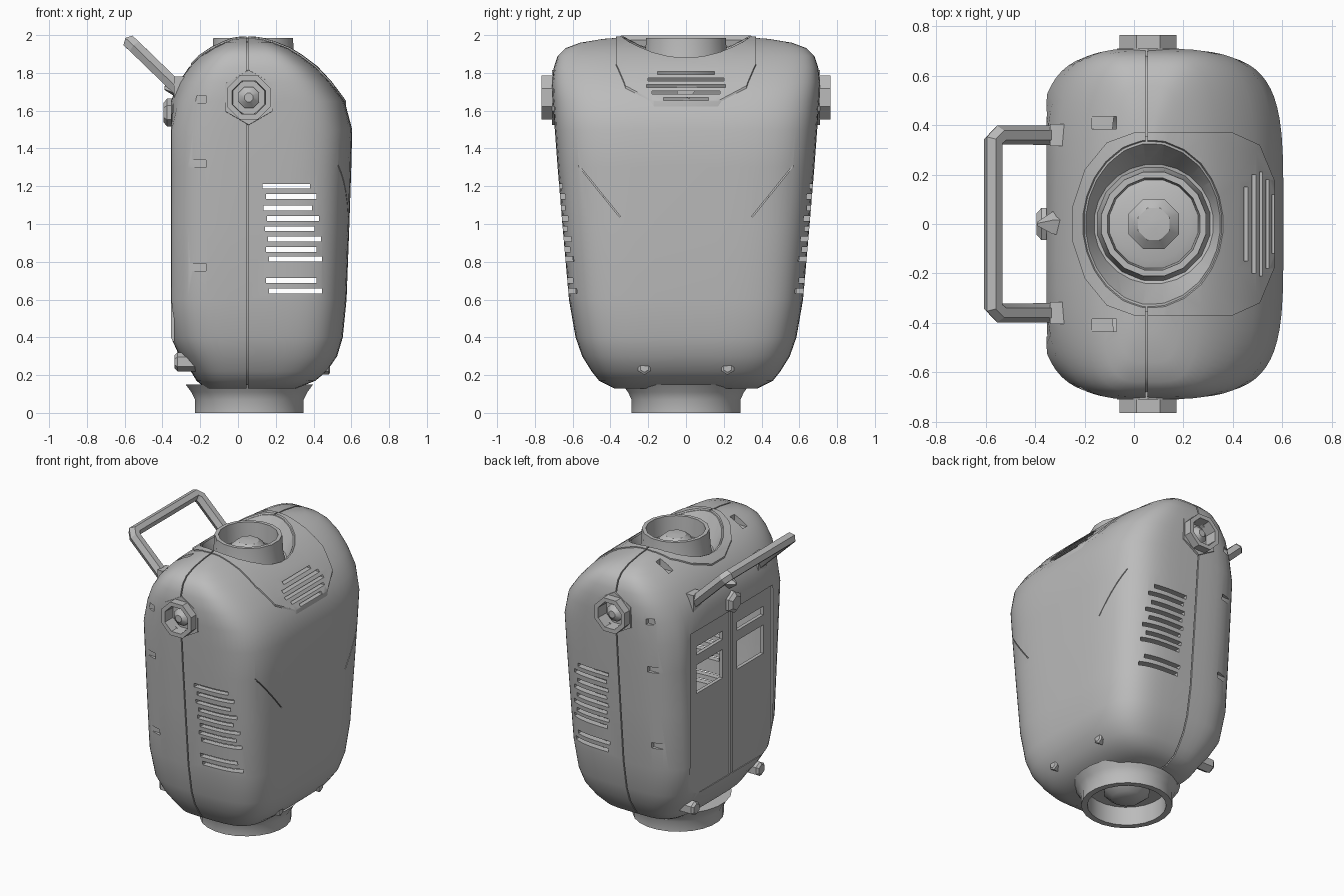
import bpy, bmesh, math
from mathutils import Vector, Matrix

cube = bpy.data.objects.get("Cube")
if cube:
    bpy.data.objects.remove(cube, do_unlink=True)

grey = bpy.data.materials.new("plain_grey")
grey.use_nodes = True
GREY = (0.5, 0.5, 0.5, 1)
grey.diffuse_color = GREY
grey.node_tree.nodes["Principled BSDF"].inputs["Base Color"].default_value = GREY

SEAM_X = 0.05
BACK_X = -0.355


def make(name, bm):
    mesh = bpy.data.meshes.new(name)
    bm.to_mesh(mesh)
    bm.free()
    obj = bpy.data.objects.new(name, mesh)
    bpy.context.collection.objects.link(obj)
    mesh.materials.append(grey)
    return obj


def activate(obj):
    bpy.ops.object.select_all(action='DESELECT')
    obj.select_set(True)
    bpy.context.view_layer.objects.active = obj


def smooth(obj, angle=32):
    activate(obj)
    bpy.ops.object.shade_smooth_by_angle(angle=math.radians(angle))


def boolean(obj, cutter, operation='DIFFERENCE'):
    mod = obj.modifiers.new("cut", 'BOOLEAN')
    mod.object, mod.operation, mod.solver = cutter, operation, 'EXACT'
    activate(obj)
    bpy.ops.object.modifier_apply(modifier=mod.name)


def add_box(bm, lo, hi, turn=0):
    """Box between two corners, optionally turned about x."""
    lo, hi = Vector(lo), Vector(hi)
    m = (Matrix.Translation((lo + hi) / 2) @ Matrix.Rotation(turn, 4, 'X')
         @ Matrix.Diagonal((*(hi - lo), 1)))
    bmesh.ops.create_cube(bm, size=1, matrix=m)


def lathe(name, profile, centre, axis=(0, 0, 1), sides=16, closed=True):
    """Turn (radius, height) points about an axis; closed makes a tube."""
    bm = bmesh.new()
    m = Matrix.Translation(centre) @ Vector(axis).to_track_quat('Z', 'Y').to_matrix().to_4x4()
    rings = [[bm.verts.new(m @ Vector((r * math.cos(t), r * math.sin(t), h)))
              for t in (math.tau * (i + 0.5) / sides for i in range(sides))]
             for r, h in profile]
    pairs = list(zip(rings, rings[1:]))
    if closed:
        pairs.append((rings[-1], rings[0]))
    else:
        bm.faces.new(rings[0])
        bm.faces.new(rings[-1])
    for a, b in pairs:
        for i in range(sides):
            j = (i + 1) % sides
            bm.faces.new((a[i], a[j], b[j], b[i]))
    bmesh.ops.recalc_face_normals(bm, faces=bm.faces)
    return make(name, bm)


# Body sections: height, back x, chest x, half width
SECTIONS = [
    (.13, -.17, .31, .38), (.17, -.22, .41, .46), (.22, -.25, .47, .50),
    (.30, -.31, .525, .55), (.40, -.37, .555, .585), (.60, -.40, .575, .62),
    (1.0, -.40, .59, .655), (1.3, -.40, .60, .68), (1.5, -.40, .605, .695),
    (1.65, -.36, .565, .705), (1.75, -.315, .49, .71), (1.83, -.26, .415, .70),
    (1.89, -.20, .335, .68), (1.93, -.14, .27, .64), (1.96, -.08, .195, .56),
    (1.98, -.03, .13, .44), (1.99, .02, .08, .30)]


def loft(bm, inset, inward):
    count, rings = 64, []
    for z, back, chest, half in SECTIONS:
        z = 1.06 + (z - 1.06) * (1 - inset / 0.93)
        ring = []
        for i in range(count):
            t = math.tau * (i + 0.5) / count
            c, s = math.cos(t), math.sin(t)
            width, n = (chest - SEAM_X, 4.4) if c > 0 else (SEAM_X - back, 3.8)
            x = SEAM_X + math.copysign(abs(c) ** (2 / n), c) * max(width - inset, 0.01)
            y = math.copysign(abs(s) ** (2 / n), s) * (half - inset)
            ring.append(bm.verts.new((max(x, BACK_X + inset), y, z)))
        rings.append(ring)
    faces = [bm.faces.new(rings[0][::-1]), bm.faces.new(rings[-1])]
    for a, b in zip(rings, rings[1:]):
        for i in range(count):
            j = (i + 1) % count
            faces.append(bm.faces.new((a[i], a[j], b[j], b[i])))
    if inward:
        bmesh.ops.reverse_faces(bm, faces=faces)


def shell(name, outer, inner=None):
    bm = bmesh.new()
    loft(bm, outer, False)
    if inner is not None:
        loft(bm, inner, True)
    return make(name, bm)


body = shell("body_shell", 0, 0.04)
plate = shell("collar_plate", -0.006, 0.015)

# Collar plate trimmed to a rounded outline around the neck
half = [(.572, .17), (.51, .32), (.40, .37), (0, .37), (-.11, .33), (-.2, .22), (-.25, .07)]
outline = half + [(x, -y) for x, y in reversed(half)]
bm = bmesh.new()
base = bm.faces.new([bm.verts.new((x, y, 1.58)) for x, y in outline])
top = bmesh.ops.extrude_face_region(bm, geom=[base])["geom"]
bmesh.ops.translate(bm, vec=(0, 0, 0.6), verts=[v for v in top if isinstance(v, bmesh.types.BMVert)])
bmesh.ops.recalc_face_normals(bm, faces=bm.faces)
trim = make("plate_trim", bm)
boolean(plate, trim, 'INTERSECT')

# Sunken dish around the neck, trimmed to the body surface
dish = lathe("neck_dish", [(.18, 1.81), (.243, 1.825), (.345, 2.02), (.375, 2.02), (.27, 1.79), (.18, 1.79)],
             (.08, 0, 0), sides=24)
solid = shell("solid_trim", 0.002)
boolean(dish, solid, 'INTERSECT')

# Cutters: vents, slits, dents and hatch recesses
bm = bmesh.new()
for i, z in enumerate((1.2, 1.145, 1.085, 1.03, .975, .92, .865, .815, .70, .645)):
    shift = 0.03 * (i % 2) + 0.006 * min(i, 6)
    add_box(bm, (.13 + shift / 2, -1, z - .013), (.38 + shift, 1, z + .013))
for w, z in ((.15, 1.8), (.2, 1.765), (.21, 1.73), (.18, 1.695), (.12, 1.663)):
    add_box(bm, (.3, -w, z - .008), (.9, w, z + .008))
for side in (-1, 1):
    add_box(bm, (.53, side * .46 - .003, 1.0), (.8, side * .46 + .003, 1.35), -side * 0.68)
    for y, z in ((.66, 1.66), (.64, 1.32), (.595, .77)):
        lo, hi = sorted((side * y, side * (y + .2)))
        add_box(bm, (-.27, lo, z - .02), (-.17, hi, z + .02))
    add_box(bm, (-.17, side * .41 - .025, 1.895), (-.07, side * .41 + .025, 2.1))
    lo, hi = sorted((side * .012, side * .455))
    add_box(bm, (-.5, lo, .38), (BACK_X + .015, hi, 1.53))
details = make("detail_cutter", bm)

bm = bmesh.new()
for side in (-1, 1):
    lo, hi = sorted((side * .08, side * .37))
    add_box(bm, (-.6, lo, 1.08), (-.25, hi, 1.28))
    add_box(bm, (-.6, lo, 1.35), (-.25, hi, 1.41))
windows = make("window_cutter", bm)

# Shallow seam groove running round the body
bm = bmesh.new()
add_box(bm, (SEAM_X - .004, -1, -.1), (SEAM_X + .004, 1, 2.2))
slab = make("seam_slab", bm)
seam = shell("seam_cutter", -0.02, 0.02)
boolean(seam, slab, 'INTERSECT')

neck_hole = lathe("neck_cutter", [(.25, 1.6), (.25, 1.82), (.355, 2.02), (.355, 2.2)],
                  (.08, 0, 0), sides=24, closed=False)
arm_hole = lathe("arm_cutter", [(.1, -1), (.1, 1)], (.057, 0, 1.67), (0, 1, 0), 8, False)
waist_hole = lathe("waist_cutter", [(.25, 0), (.25, .4)], (.06, 0, 0), closed=False)

for cutter in (details, windows, neck_hole, arm_hole, waist_hole, seam):
    boolean(body, cutter)
for cutter in (details, neck_hole, seam):
    boolean(plate, cutter)
for cutter in (trim, solid, details, windows, slab, seam, neck_hole, arm_hole, waist_hole):
    bpy.data.objects.remove(cutter, do_unlink=True)
parts = [body, plate, dish]

# Neck collar and joint
parts.append(lathe("neck_collar", [(.235, 1.81), (.222, 1.87), (.215, 1.985),
                                   (.19, 1.985), (.18, 1.81)], (.08, 0, 0)))
parts.append(lathe("neck_floor", [(.2, 1.82), (.2, 1.85), (.15, 1.87)], (.08, 0, 0), closed=False))
parts.append(lathe("neck_joint", [(.11, 1.86), (.11, 1.91), (.07, 1.945), (.02, 1.95)],
                   (.08, 0, 0), sides=8, closed=False))

# Waist ring and joint
parts.append(lathe("waist_ring", [(.29, 0), (.29, .07), (.31, .11), (.34, .15), (.25, .15), (.25, 0)],
                   (.06, 0, 0), sides=24))
parts.append(lathe("waist_floor", [(.26, .13), (.26, .15)], (.06, 0, 0), sides=24, closed=False))
parts.append(lathe("waist_joint", [(.15, .14), (.15, .09), (.1, .05), (.03, .04)],
                   (.06, 0, 0), sides=10, closed=False))

# Arm sockets, bolts, feet pegs and handle brackets on both sides
for side, tag in ((-1, "front"), (1, "rear")):
    out = (0, side, 0)
    centre = (.057, 0, 1.67)
    parts.append(lathe(tag + "_arm_flange", [(.15, .65), (.145, .71), (.1, .71), (.1, .65)], centre, out, 6))
    parts.append(lathe(tag + "_arm_socket", [(.125, .66), (.125, .765), (.095, .765), (.09, .66)],
                       centre, out, 8))
    parts.append(lathe(tag + "_arm_floor", [(.1, .66), (.1, .68)], centre, out, 8, False))
    parts.append(lathe(tag + "_arm_joint", [(.06, .67), (.06, .71), (.025, .74)], centre, out, 8, False))
    parts.append(lathe(tag + "_chest_bolt", [(.038, .40), (.038, .48), (.025, .488)],
                       (0, side * .22, .24), (1, 0, 0), 6, False))
    parts.append(lathe(tag + "_back_peg", [(.05, .18), (.05, .32), (.035, .335)],
                       (0, side * .36, .27), (-1, 0, 0), 6, False))
    bm = bmesh.new()
    add_box(bm, (-.34, side * .36 - .045, 1.66), (-.28, side * .36 + .045, 1.78))
    parts.append(make(tag + "_handle_bracket", bm))

# Latch between the handle brackets
parts.append(lathe("latch_knob", [(.075, .30), (.075, .375), (.05, .395)], (0, 0, 1.59), (-1, 0, 0), 6, False))
parts.append(lathe("latch_lug", [(.06, .27), (.05, .33), (.01, .39)], (0, 0, 1.72), (-1, 0, 0), 5, False))

# Carrying handle
arm = [(-.29, .36, 1.69), (-.545, .36, 1.937), (-.57, .335, 1.96)]
path = arm + [(x, -y, z) for x, y, z in reversed(arm)]
curve = bpy.data.curves.new("handle", 'CURVE')
curve.dimensions = '3D'
curve.bevel_depth, curve.bevel_resolution, curve.use_fill_caps = 0.04, 1, True
spline = curve.splines.new('POLY')
spline.points.add(len(path) - 1)
for point, co in zip(spline.points, path):
    point.co = (*co, 1)
handle = bpy.data.objects.new("handle", curve)
bpy.context.collection.objects.link(handle)
curve.materials.append(grey)
activate(handle)
bpy.ops.object.convert(target='MESH')
parts.append(bpy.context.view_layer.objects.active)

for part in parts:
    smooth(part)
